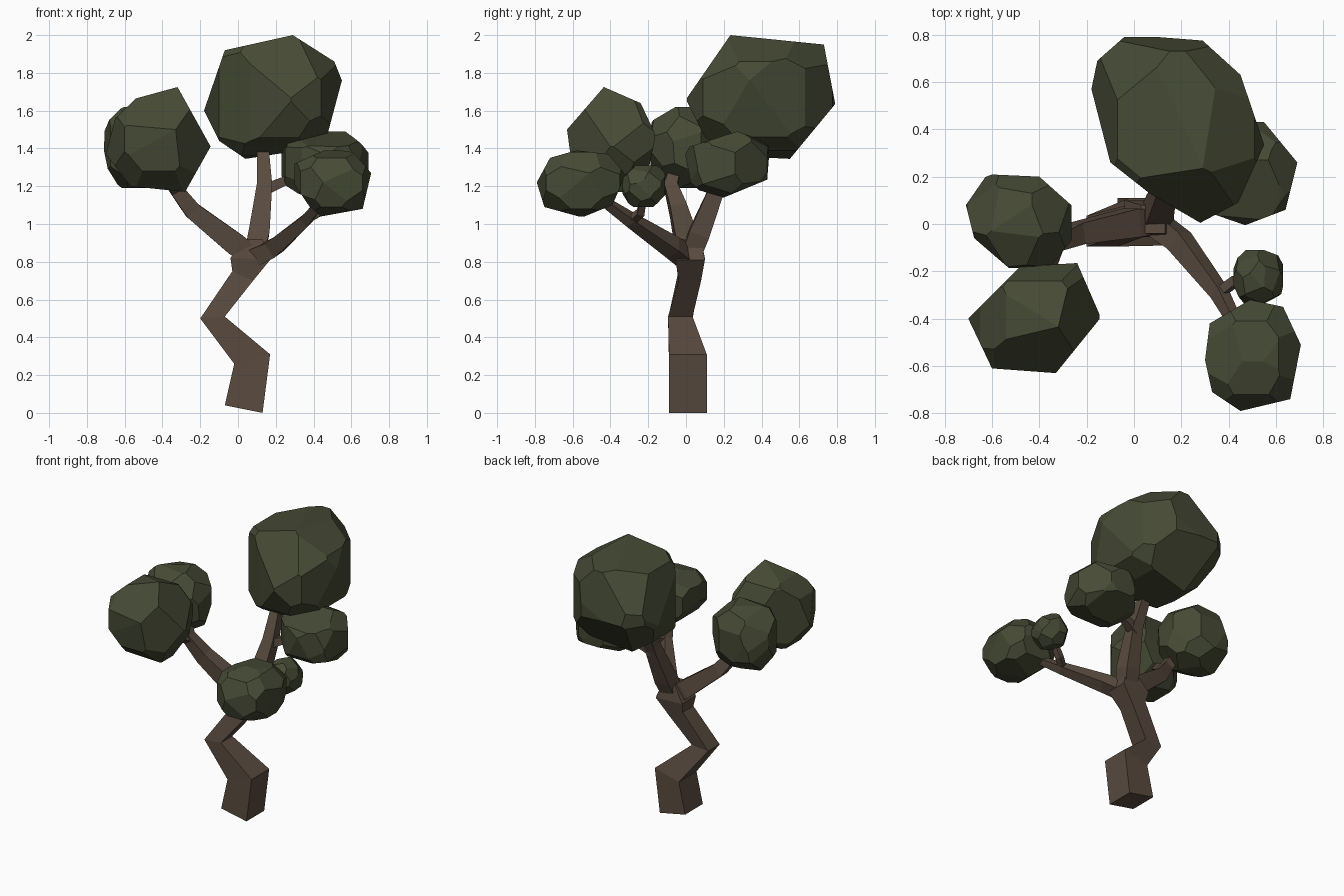
import bpy, bmesh, math, random
from itertools import product
from mathutils import Vector

if "Cube" in bpy.data.objects:
    bpy.data.objects.remove(bpy.data.objects["Cube"])


def material(name, color):
    m = bpy.data.materials.new(name)
    m.diffuse_color = color
    m.use_nodes = True
    m.node_tree.nodes["Principled BSDF"].inputs["Base Color"].default_value = m.diffuse_color
    return m


BARK = material("bark", (0.10, 0.07, 0.05, 1))
LEAF = material("leaf", (0.06, 0.068, 0.035, 1))


def finish(bm, name, mat):
    bmesh.ops.recalc_face_normals(bm, faces=bm.faces)
    mesh = bpy.data.meshes.new(name)
    bm.to_mesh(mesh)
    bm.free()
    mesh.materials.append(mat)
    obj = bpy.data.objects.new(name, mesh)
    bpy.context.collection.objects.link(obj)


def skin(name, rings):
    """Closed four-sided tube through a list of rings."""
    bm = bmesh.new()
    rows = [[bm.verts.new(p) for p in ring] for ring in rings]
    for a, b in zip(rows, rows[1:]):
        for i in range(4):
            j = (i + 1) % 4
            bm.faces.new((a[i], a[j], b[j], b[i]))
    bm.faces.new(rows[0])
    bm.faces.new(rows[-1])
    finish(bm, name, BARK)


def branch(name, path):
    """Tapered square branch; path points are x, y, z, half width."""
    pts = [Vector(p[:3]) for p in path]
    rings = []
    for i, p in enumerate(pts):
        t = (pts[min(i + 1, len(pts) - 1)] - pts[max(i - 1, 0)]).normalized()
        u = t.cross(Vector((0, 1, 0))).normalized()
        v = t.cross(u)
        r = path[i][3]
        rings.append([p + u * a * r + v * b * r
                      for a, b in ((1, 1), (-1, 1), (-1, -1), (1, -1))])
    skin(name, rings)


def cut(bm, co, no):
    geom = bm.verts[:] + bm.edges[:] + bm.faces[:]
    bmesh.ops.bisect_plane(bm, geom=geom, dist=1e-5, plane_co=co, plane_no=no, clear_outer=True)
    rim = [e for e in bm.edges if e.is_boundary]
    if rim:
        bmesh.ops.holes_fill(bm, edges=rim, sides=0)


def foliage(name, lo, hi, front=(), side=(), top=(), seed=1):
    """Faceted clump: a block trimmed to its outlines, then chamfered."""
    lo, hi = Vector(lo), Vector(hi)
    mid, half = (lo + hi) / 2, (hi - lo) / 2
    bm = bmesh.new()
    bmesh.ops.create_cube(bm, size=2)
    for v in bm.verts:
        v.co = Vector(v.co[i] * half[i] + mid[i] for i in range(3))
    for outline, (a, b) in ((front, (0, 2)), (side, (1, 2)), (top, (0, 1))):
        for i, q in enumerate(outline):
            p = outline[i - 1]
            no, co = Vector(), mid.copy()
            no[a], no[b] = q[1] - p[1], p[0] - q[0]
            co[a], co[b] = p
            if no.dot(co - mid) < 0:
                no.negate()
            cut(bm, co, no.normalized())
    # chamfers tangent to the inscribed ellipsoid: corners, or all round if no full outline
    rnd = random.Random(seed)
    if front and side and top:
        cuts = [(d, 1.02) for d in product((-1, 1), repeat=3)]
    else:
        cuts = []
        for i in range(24):
            z, a = 1 - (2 * i + 1) / 24, 2.4 * i + rnd.uniform(-.2, .2) + seed
            s = math.sqrt(1 - z * z)
            cuts.append(((s * math.cos(a), s * math.sin(a), z), 1.0))
    for d, k in cuts:
        n = Vector(d).normalized()
        co = mid + Vector(n[i] * half[i] for i in range(3)) * k
        cut(bm, co, Vector(n[i] / half[i] for i in range(3)).normalized())
    finish(bm, name, LEAF)


# crooked trunk: left x, left z, right x, right z, front y, back y
trunk = [(-.07, .04, .13, 0, -.09, .11), (-.02, .26, .17, .31, -.09, .11),
         (-.20, .50, -.07, .51, -.095, .035), (-.03, .75, .08, .70, -.04, .08),
         (-.04, .82, .17, .81, -.055, .10), (.03, .92, .13, .92, -.04, .08)]
skin("trunk", [[(xl, y0, zl), (xr, y0, zr), (xr, y1, zr), (xl, y1, zl)]
               for xl, zl, xr, zr, y0, y1 in trunk])

# main limbs
branch("left_limb", [(.07, .01, .83, .05), (-.01, .005, .89, .06), (-.24, -.04, 1.07, .045),
                     (-.34, -.08, 1.20, .035), (-.42, -.04, 1.35, .025)])
branch("back_limb", [(.08, .02, .82, .05), (.11, .07, .95, .055), (.14, .17, 1.20, .04),
                     (.13, .27, 1.42, .03), (.14, .33, 1.55, .025)])
branch("right_limb", [(.08, .01, .82, .05), (.19, -.07, .875, .045), (.36, -.29, 1.02, .03),
                      (.43, -.42, 1.11, .022), (.47, -.52, 1.2, .02)])
# side twigs
branch("left_twig", [(-.33, -.08, 1.18, .028), (-.37, -.2, 1.25, .026), (-.41, -.32, 1.35, .022)])
branch("back_twig", [(.14, .17, 1.18, .03), (.23, .19, 1.22, .025), (.38, .21, 1.28, .02)])
branch("right_twig", [(.36, -.29, 1.02, .02), (.43, -.24, 1.06, .02), (.51, -.22, 1.17, .016)])

# foliage clumps
foliage("crown_foliage", (-.18, 0, 1.34), (.55, .8, 2),
        [(-.18, 1.6), (-.07, 1.92), (.29, 2), (.51, 1.86), (.55, 1.76), (.47, 1.46),
         (.33, 1.39), (.04, 1.345), (-.1, 1.44)],
        [(0, 1.66), (.235, 2), (.73, 1.95), (.79, 1.635), (.55, 1.345), (.25, 1.36), (.1, 1.46)],
        [(-.18, .57), (-.155, .69), (-.03, .8), (.29, .775), (.45, .63), (.55, .335),
         (.44, .09), (.28, .005), (.065, .13), (-.1, .26)])
foliage("left_front_foliage", (-.70, -.635, 1.17), (-.14, -.16, 1.725),
        [(-.32, 1.725), (-.54, 1.665), (-.65, 1.56), (-.7, 1.37), (-.57, 1.2), (-.28, 1.17),
         (-.145, 1.41)],
        [(-.63, 1.5), (-.435, 1.725), (-.24, 1.64), (-.16, 1.47), (-.2, 1.28), (-.33, 1.17),
         (-.47, 1.17), (-.6, 1.28)],
        [(-.24, -.165), (-.14, -.395), (-.33, -.63), (-.6, -.61), (-.7, -.4), (-.48, -.18)])
foliage("left_back_foliage", (-.71, -.2, 1.19), (-.26, .22, 1.62),
        top=[(-.71, .08), (-.62, .21), (-.4, .2), (-.265, .08), (-.265, -.07), (-.36, -.19),
             (-.53, -.185), (-.675, -.06)], seed=2)
foliage("right_back_foliage", (.22, -.01, 1.14), (.695, .45, 1.49),
        side=[(-.01, 1.4), (.27, 1.49), (.445, 1.43), (.43, 1.235), (.2, 1.14), (.03, 1.19)],
        top=[(.69, .26), (.55, .43), (.36, .44), (.23, .28), (.25, .13), (.34, .04),
             (.47, -.005), (.64, .06)], seed=3)
foliage("right_front_foliage", (.285, -.795, 1.035), (.705, -.32, 1.4),
        [(.48, 1.4), (.3, 1.32), (.285, 1.23), (.38, 1.09), (.44, 1.04), (.66, 1.08),
         (.705, 1.27), (.61, 1.38)],
        [(-.79, 1.22), (-.72, 1.35), (-.58, 1.39), (-.41, 1.37), (-.32, 1.26), (-.39, 1.1),
         (-.55, 1.035), (-.75, 1.09)],
        [(.3, -.575), (.32, -.42), (.49, -.32), (.63, -.35), (.705, -.51), (.66, -.74),
         (.45, -.79), (.33, -.71)])
foliage("small_foliage", (.42, -.335, 1.09), (.63, -.11, 1.31), seed=4)
